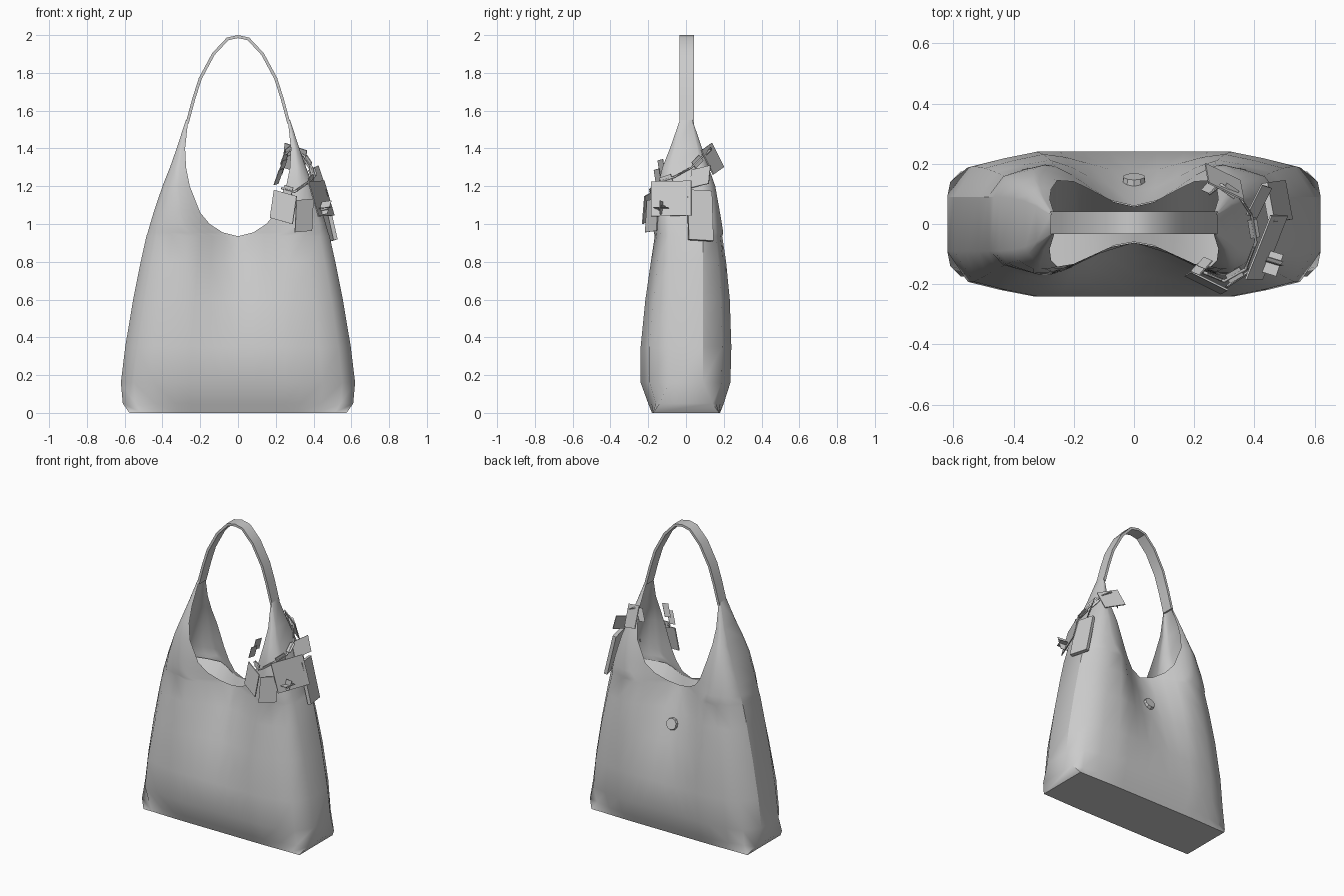
import bpy, bmesh, math
from mathutils import Vector

old = bpy.data.objects.get("Cube")
if old:
    bpy.data.objects.remove(old, do_unlink=True)

grey = bpy.data.materials.new("soft_grey")
grey.use_nodes = True
COL = (0.6, 0.6, 0.6, 1.0)
grey.diffuse_color = COL
grey.node_tree.nodes["Principled BSDF"].inputs["Base Color"].default_value = COL


def add_object(name, bm, smooth=None, mirrored=False):
    bmesh.ops.recalc_face_normals(bm, faces=bm.faces)
    me = bpy.data.meshes.new(name)
    bm.to_mesh(me)
    bm.free()
    me.materials.append(grey)
    ob = bpy.data.objects.new(name, me)
    bpy.context.collection.objects.link(ob)
    if smooth:
        bpy.ops.object.select_all(action='DESELECT')
        ob.select_set(True)
        bpy.context.view_layer.objects.active = ob
        bpy.ops.object.shade_smooth_by_angle(angle=math.radians(smooth))
    if mirrored:
        mod = ob.modifiers.new("Mirror", 'MIRROR')
        mod.use_clip = True
        mod.merge_threshold = .0005
    return ob


# Bag body rows: height, opening half width, outer half width, front depth, back depth, side half depth
ROWS = [(0, 0, .575, .18, .18, .175), (.05, 0, .61, .20, .20, .14), (.16, 0, .62, .24, .235, .09),
        (.35, 0, .597, .24, .24, .09), (.6, 0, .555, .215, .232, .09), (.8, 0, .515, .188, .215, .09),
        (.935, 0, .485, .172, .20, .09), (.955, .08, .478, .17, .198, .09),
        (1.0, .15, .465, .167, .19, .09), (1.06, .20, .447, .163, .18, .09),
        (1.2, .255, .40, .15, .155, .085), (1.3, .275, .36, .125, .12, .075),
        (1.4, .28, .325, .085, .085, .06), (1.55, .264, .276, .037, .04, .036)]
FRACTIONS = [0, .14, .28, .41, .54, .72, .89, 1]


def wall_y(z, x, f, depth, side, pinch):
    # flat panel, rounded corner, and a fold inward towards the middle of the rim
    corner = max(.8 * depth, side)
    if f <= .54:
        y = depth
    elif f <= .89:
        y = depth - (depth - corner) * ((f - .54) / .35) ** 1.2
    else:
        y = side
    ramp = min(1, max(0, (z - .35) / .585))
    fall = .5 + .5 * math.cos(math.pi * min(1, x / .31))
    return y - pinch * ramp * fall


def section(z, xi, xo, front, back, side):
    pts = [(xi + f * (xo - xi), f) for f in FRACTIONS]
    return ([(x, -wall_y(z, x, f, front, side, .11)) for x, f in pts] +
            [(x, wall_y(z, x, f, back, side, .14)) for x, f in pts[::-1]])


def bridge(bm, low, high):
    for a in range(len(low) - 1):
        bm.faces.new((low[a], low[a + 1], high[a + 1], high[a]))


bm = bmesh.new()
prev = None
for row in ROWS:
    ring = [bm.verts.new((x, y, row[0])) for x, y in section(*row)]
    if prev is None:
        bm.faces.new(ring)
    else:
        bridge(bm, prev, ring)
        # creased fold at the rear of the side panel
        if .16 < row[0] <= 1:
            bm.edges.get((prev[len(FRACTIONS)], ring[len(FRACTIONS)])).smooth = False
    prev = ring
add_object("bag_body", bm, 50, True)

# Lining that narrows to a seam inside the opening
bm = bmesh.new()
rim = section(*ROWS[6])
low, high = [[bm.verts.new((x * .98, y * k, z)) for x, y in rim] for k, z in ((.08, .72), (.96, .93))]
bridge(bm, low, high)
add_object("lining", bm, 50, True)

# Handle: flat band following the arch
half = [(.27, 1.53), (.235, 1.66), (.2, 1.77), (.13, 1.9), (.055, 1.98)]
arch = half + [(0, 1.992)] + [(-x, z) for x, z in half[::-1]]
bm = bmesh.new()
prev = None
for i, (x, z) in enumerate(arch):
    p, q = arch[max(i - 1, 0)], arch[min(i + 1, len(arch) - 1)]
    n = Vector((q[1] - p[1], 0, p[0] - q[0])).normalized() * .008
    c = Vector((x, .004, z))
    ring = [bm.verts.new(c + n * s + Vector((0, y, 0)))
            for s, y in ((1, -.038), (1, .038), (-1, .038), (-1, -.038))]
    if prev:
        bridge(bm, prev + prev[:1], ring + ring[:1])
    else:
        bm.faces.new(ring)
    prev = ring
bm.faces.new(prev)
add_object("handle", bm, 35)

# Round stud on the back
bm = bmesh.new()
bmesh.ops.create_cone(bm, cap_ends=True, segments=10, radius1=.04, radius2=.036, depth=.024)
stud = add_object("back_stud", bm)
stud.location = (0, .146, .71)
stud.rotation_euler = (math.radians(-72), 0, 0)


# Hanging charms: thin plates given by centre and two half edges
def plate(name, centre, u, v, thick=.006):
    c, u, v = Vector(centre), Vector(u), Vector(v)
    n = u.cross(v).normalized() * thick / 2
    bm = bmesh.new()
    lo, hi = [[bm.verts.new(c + u * a + v * b + n * s)
               for a, b in ((-1, -1), (1, -1), (1, 1), (-1, 1))] for s in (-1, 1)]
    bm.faces.new(lo)
    bm.faces.new(hi)
    bridge(bm, lo + lo[:1], hi + hi[:1])
    return add_object(name, bm)


plate("charm_front_square", (.24, -.195, 1.09), (.06, -.03, -.017), (.011, .006, .074))
plate("charm_front_tag", (.35, -.18, 1.045), (.045, .03, .004), (.004, .005, .085))
plate("charm_side_square", (.44, -.078, 1.135), (.042, .106, .002), (-.027, 0, .092))
plate("charm_side_tag", (.475, .075, 1.045), (-.012, .065, -.004), (-.03, -.004, .132), .022)
plate("charm_back_square", (.30, .14, 1.345), (.058, -.028, -.02), (.006, -.032, .064))
plate("charm_upper_square", (.415, .075, 1.25), (.025, .05, .012), (-.016, .005, .048))

# Crossed ornament on the side charm
for i, size in enumerate((.036, .018, .036)):
    a = i * math.pi / 4
    plate(f"ornament_petal_{i + 1}", (.458, -.13, 1.085),
          (.012, size * math.cos(a), size * math.sin(a)), (.026, -.008, .004), .003)

# Cord looped round the shoulder of the bag
CORD = [(.23, -.16, 1.19), (.30, -.19, 1.17), (.37, -.15, 1.22), (.405, -.06, 1.25),
        (.39, .03, 1.30), (.35, .09, 1.36), (.29, .13, 1.40), (.25, .10, 1.37)]
curve = bpy.data.curves.new("charm_cord", 'CURVE')
curve.dimensions = '3D'
curve.bevel_depth = .006
curve.bevel_resolution = 0
spline = curve.splines.new('POLY')
spline.points.add(len(CORD) - 1)
for pt, co in zip(spline.points, CORD):
    pt.co = (*co, 1)
curve.materials.append(grey)
bpy.context.collection.objects.link(bpy.data.objects.new("charm_cord", curve))

# Little links along the cord, turned alternately
for i in range(len(CORD) - 1):
    p, q = Vector(CORD[i]), Vector(CORD[i + 1])
    d = (q - p) * .33
    side = d.cross(Vector((0, 0, 1))).normalized()
    w = side * .016 if i % 2 else d.cross(side).normalized() * .02
    plate(f"cord_link_{i + 1}", (p + q) / 2, d, w, .005)

# Short tassel strips inside the rim
for i, (x, y, z) in enumerate([(.215, -.15, 1.25), (.235, -.13, 1.30), (.25, .12, 1.36)]):
    plate(f"tassel_strip_{i + 1}", (x, y, z), (.012, .014, .004), (.014, -.006, .04), .004)
